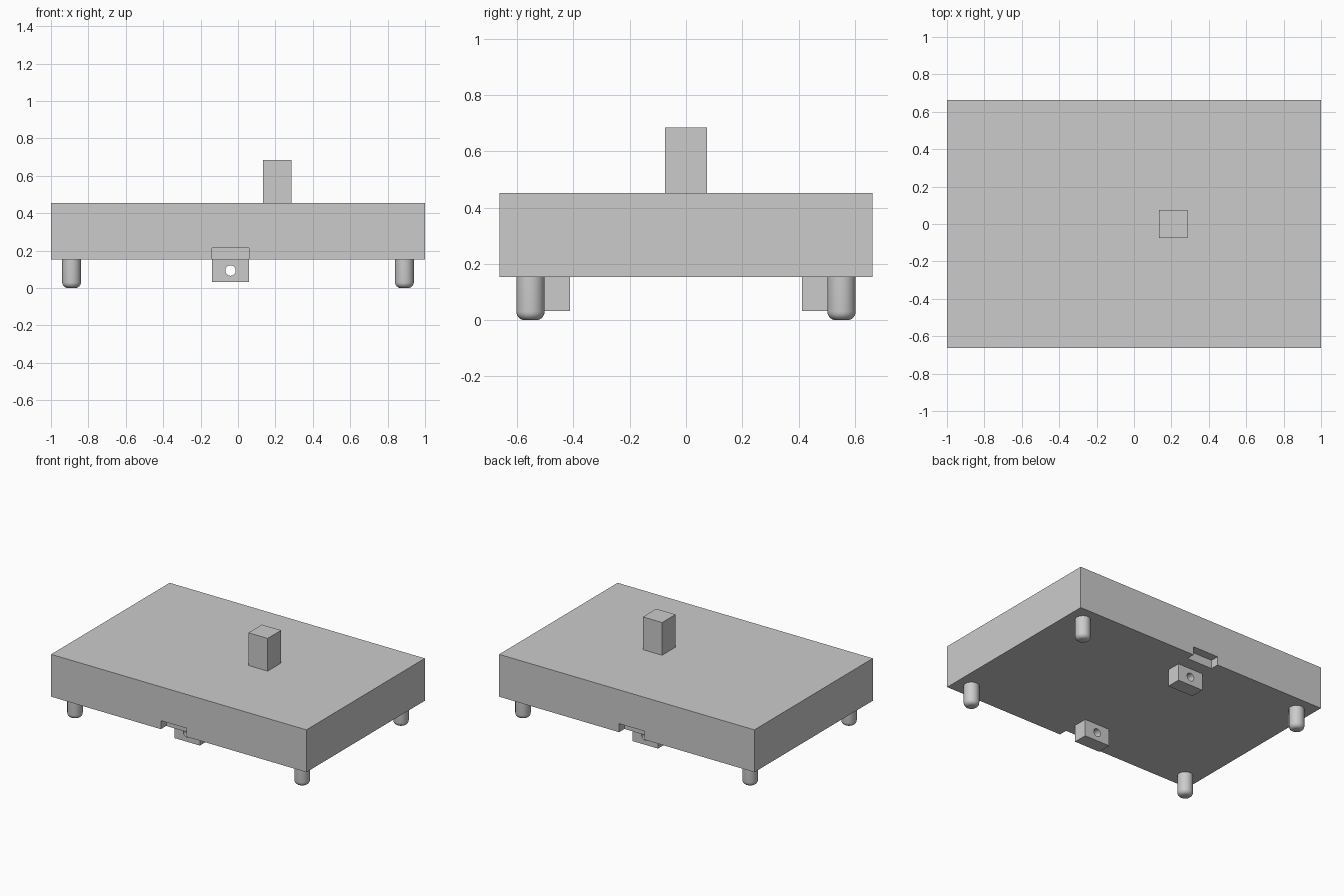
import bpy, bmesh, math
from mathutils import Matrix, Vector

old = bpy.data.objects.get("Cube")
if old:
    bpy.data.objects.remove(old, do_unlink=True)

grey = bpy.data.materials.new("plain grey")
grey.use_nodes = True
grey.diffuse_color = (0.6, 0.6, 0.6, 1)
grey.node_tree.nodes["Principled BSDF"].inputs["Base Color"].default_value = (0.6, 0.6, 0.6, 1)


def finish(bm, name):
    mesh = bpy.data.meshes.new(name)
    bm.to_mesh(mesh)
    bm.free()
    mesh.materials.append(grey)
    obj = bpy.data.objects.new(name, mesh)
    bpy.context.collection.objects.link(obj)
    return obj


def box(name, low, high):
    low, high = Vector(low), Vector(high)
    bm = bmesh.new()
    bmesh.ops.create_cube(bm, size=1, matrix=Matrix.Translation((low + high) / 2)
                          @ Matrix.Diagonal((*(high - low), 1)))
    return finish(bm, name)


def cylinder(name, center, radius, depth, sides=32, turn=0):
    bm = bmesh.new()
    bmesh.ops.create_cone(bm, cap_ends=True, segments=sides, radius1=radius, radius2=radius,
                          depth=depth, matrix=Matrix.Translation(center) @ Matrix.Rotation(turn, 4, "X"))
    return finish(bm, name)


def activate(obj):
    bpy.ops.object.select_all(action="DESELECT")
    obj.select_set(True)
    bpy.context.view_layer.objects.active = obj


def cut(obj, cutter):
    mod = obj.modifiers.new("cut", "BOOLEAN")
    mod.operation, mod.solver, mod.object = "DIFFERENCE", "EXACT", cutter
    activate(obj)
    bpy.ops.object.modifier_apply(modifier=mod.name)
    bpy.data.objects.remove(cutter, do_unlink=True)


HALF_Y, BASE, TOP = 0.663, 0.153, 0.453
LUG_LEFT, LUG_RIGHT = 0.06, -0.14
LUG_X = (LUG_LEFT + LUG_RIGHT) / 2

# Body slab and the off-centre post on top
body = box("body", (-1, -HALF_Y, BASE), (1, HALF_Y, TOP))
box("top_post", (0.135, -0.075, TOP), (0.285, 0.075, 0.685))

for side, label in ((-1, "front"), (1, "back")):
    # Notch in the lower edge of the body
    ys = sorted((side * (HALF_Y - 0.06), side * (HALF_Y + 0.1)))
    cut(body, box("notch_cutter", (LUG_RIGHT, ys[0], 0), (LUG_LEFT, ys[1], BASE + 0.06)))

    # Lug with a through hole under the body
    ys = sorted((side * 0.413, side * 0.513))
    lug = box(label + "_lug", (LUG_RIGHT, ys[0], BASE - 0.12), (LUG_LEFT, ys[1], BASE))
    cut(lug, cylinder("hole_cutter", (LUG_X, side * 0.463, 0.093), 0.028, 0.3, turn=math.pi / 2))
    activate(lug)
    bpy.ops.object.shade_smooth_by_angle(angle=math.radians(30))

    # Round feet with softened bottom rims
    for x, hand in ((-0.89, "right"), (0.89, "left")):
        foot = cylinder(f"{label}_{hand}_foot", (x, side * 0.553, BASE / 2), 0.05, BASE)
        bm = bmesh.new()
        bm.from_mesh(foot.data)
        rim = [e for e in bm.edges if all(v.co.z < 0.01 for v in e.verts)]
        bmesh.ops.bevel(bm, geom=rim, offset=0.03, segments=6, profile=0.5, affect="EDGES")
        bm.to_mesh(foot.data)
        bm.free()
        activate(foot)
        bpy.ops.object.shade_smooth_by_angle(angle=math.radians(30))
